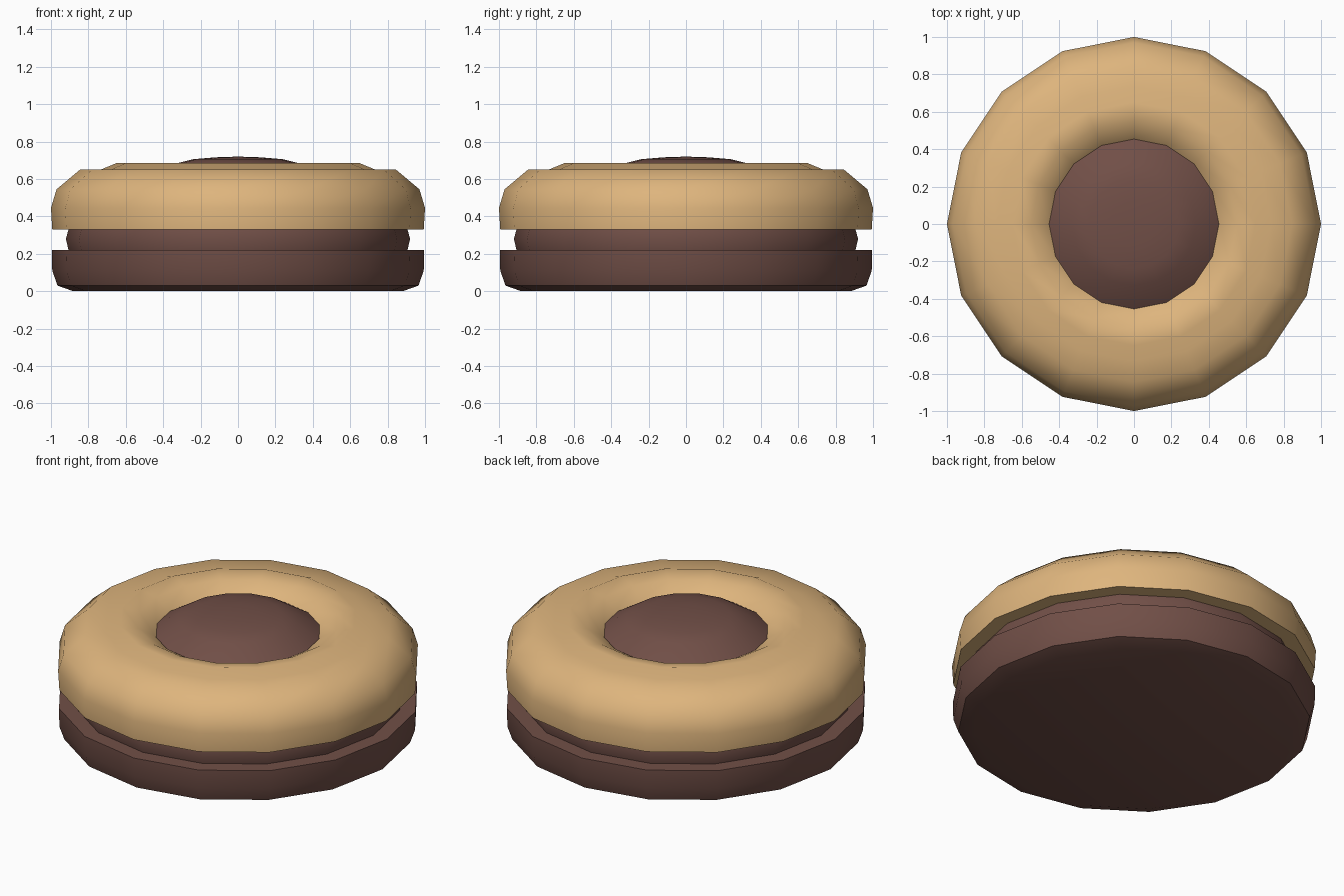
import bpy, bmesh, math

if "Cube" in bpy.data.objects:
    bpy.data.objects.remove(bpy.data.objects["Cube"])

SIDES = 16


def material(name, rgb):
    m = bpy.data.materials.new(name)
    m.diffuse_color = (*rgb, 1)
    m.use_nodes = True
    m.node_tree.nodes["Principled BSDF"].inputs["Base Color"].default_value = m.diffuse_color
    return m


def lathe(name, profile, mat, closed=False):
    """Revolve (radius, height) points around z; radius 0 makes a single pole."""
    bm = bmesh.new()
    rings = []
    for r, z in profile:
        if r == 0:
            rings.append([bm.verts.new((0, 0, z))] * SIDES)
        else:
            rings.append([bm.verts.new((r * math.cos(2 * math.pi * i / SIDES),
                                        r * math.sin(2 * math.pi * i / SIDES), z))
                          for i in range(SIDES)])
    pairs = list(zip(rings, rings[1:]))
    if closed:
        pairs.append((rings[-1], rings[0]))
    for a, b in pairs:
        for i in range(SIDES):
            j = (i + 1) % SIDES
            bm.faces.new(list(dict.fromkeys((a[i], a[j], b[j], b[i]))))
    bmesh.ops.recalc_face_normals(bm, faces=bm.faces)
    me = bpy.data.meshes.new(name)
    bm.to_mesh(me)
    bm.free()
    me.materials.append(mat)
    ob = bpy.data.objects.new(name, me)
    bpy.context.collection.objects.link(ob)
    bpy.ops.object.select_all(action='DESELECT')
    ob.select_set(True)
    bpy.context.view_layer.objects.active = ob
    bpy.ops.object.shade_smooth_by_angle(angle=math.radians(42))
    return ob


biscuit = material("golden biscuit", (0.73, 0.46, 0.205))
chocolate = material("chocolate brown", (0.165, 0.078, 0.063))

# Bottom chocolate biscuit
lathe("bottom_biscuit", [(0, 0), (0.88, 0), (0.965, 0.03), (0.993, 0.11),
                         (0.995, 0.22), (0, 0.22)], chocolate)

# Filling showing in the gap
lathe("filling", [(0, 0.215), (0.905, 0.215), (0.92, 0.28),
                  (0.905, 0.335), (0, 0.335)], chocolate)

# Top biscuit ring with a stepped crown and a central well
lathe("top_biscuit", [(0.42, 0.33), (0.993, 0.33), (1.0, 0.445), (0.97, 0.545),
                      (0.845, 0.65), (0.735, 0.65), (0.65, 0.685),
                      (0.55, 0.665), (0.46, 0.613), (0.42, 0.56)],
      biscuit, closed=True)

# Chocolate dome filling the well
lathe("centre_dome", [(0, 0.34), (0.42, 0.34), (0.455, 0.605), (0.33, 0.683),
                      (0.24, 0.706), (0.12, 0.716), (0, 0.72)], chocolate)
